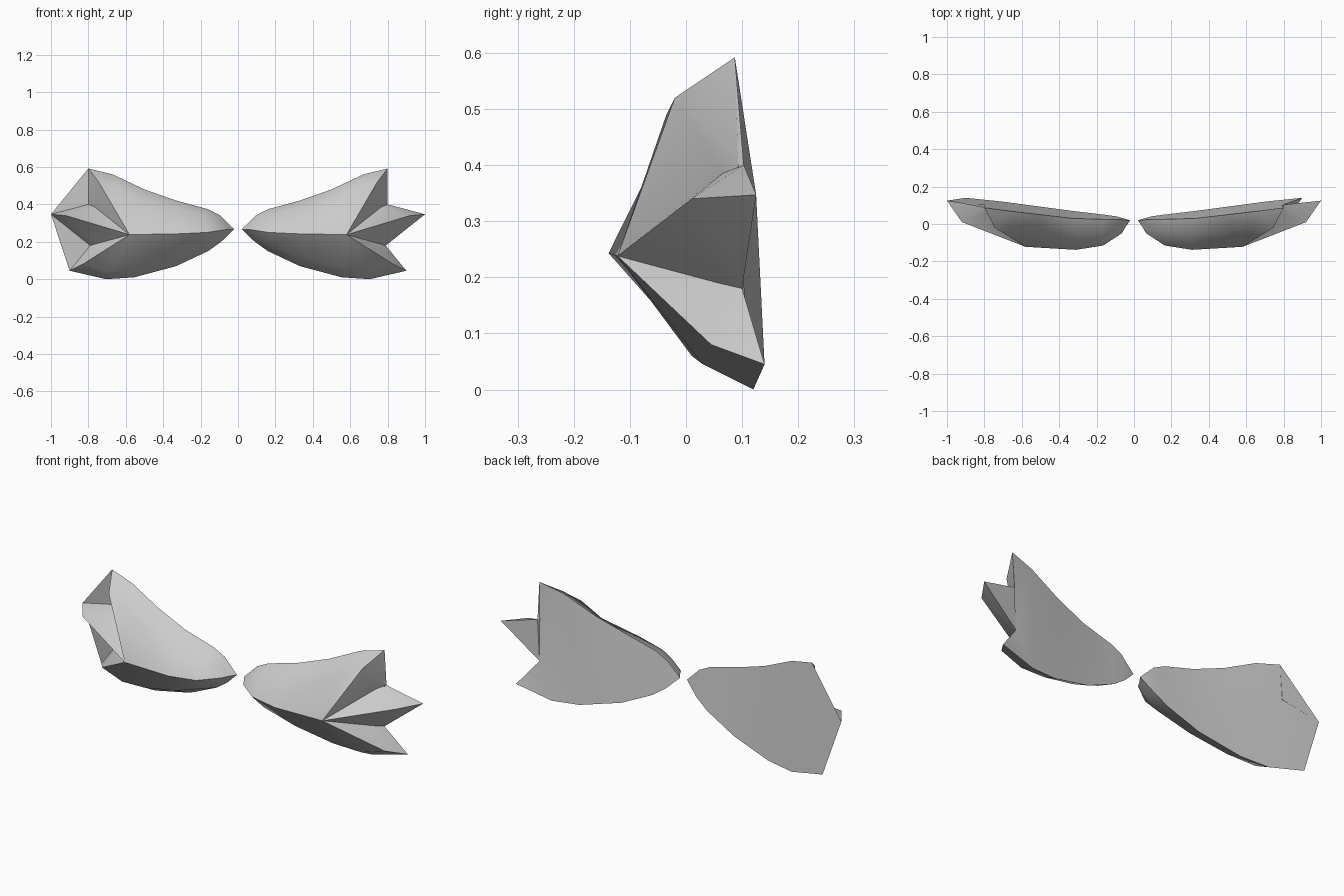
import bpy, bmesh, math

cube = bpy.data.objects.get("Cube")
if cube:
    bpy.data.objects.remove(cube)

grey = bpy.data.materials.new("plain_grey")
grey.use_nodes = True
colour = (0.6, 0.6, 0.6, 1)
grey.diffuse_color = colour
grey.node_tree.nodes["Principled BSDF"].inputs["Base Color"].default_value = colour

# Crest of the dome, from the inner tip to the star-shaped peak
crest = [(.065, -.05, .265), (.165, -.115, .25), (.31, -.138, .243), (.58, -.122, .238)]
INNER, NEAR, FAR, PEAK = range(4)

# Around the edge: back outline point, front rim point, crest point it rises to
edge = [
    ((.02, .02, .267), (.045, -.015, .266), INNER),
    ((.096, .025, .342), (.11, -.04, .32), INNER),
    ((.16, .025, .374), (.175, -.055, .345), NEAR),
    ((.33, .03, .42), (.31, -.06, .375), FAR),
    ((.5, .05, .48), (.53, -.05, .42), PEAK),
    ((.67, .07, .56), (.64, -.035, .49), PEAK),
    ((.8, .087, .592), (.745, -.02, .52), PEAK),      # upper spike
    ((.8, .103, .4), (.765, .065, .385), PEAK),       # upper notch
    ((1, .125, .347), (.92, .01, .34), PEAK),         # middle spike
    ((.79, .1, .18), (.755, .057, .19), PEAK),        # lower notch
    ((.9, .14, .045), (.83, .045, .08), PEAK),        # lower spike
    ((.705, .12, 0), (.7, .03, .045), PEAK),
    ((.555, .1, .01), (.55, .01, .06), PEAK),
    ((.33, .07, .07), (.35, -.02, .11), FAR),
    ((.16, .05, .15), (.18, -.045, .175), NEAR),
    ((.09, .04, .2), (.1, -.03, .22), INNER),
]


def build_fin(name, side):
    bm = bmesh.new()

    def vert(p):
        return bm.verts.new((p[0] * side, p[1], p[2]))

    top = [vert(p) for p in crest]
    back = [vert(e[0]) for e in edge]
    rim = [vert(e[1]) for e in edge]
    count = len(edge)
    for i in range(count):
        j = (i + 1) % count
        a, b = top[edge[i][2]], top[edge[j][2]]
        # Side wall, then the dome face rising to the crest
        bm.faces.new((back[i], back[j], rim[j], rim[i]))
        bm.faces.new((rim[i], rim[j], a) if a == b else (rim[i], rim[j], b, a))
    # Flat back
    bm.faces.new(back[::-1])
    bmesh.ops.triangulate(bm, faces=bm.faces[:])
    bmesh.ops.recalc_face_normals(bm, faces=bm.faces[:])
    mesh = bpy.data.meshes.new(name)
    bm.to_mesh(mesh)
    bm.free()
    mesh.materials.append(grey)
    fin = bpy.data.objects.new(name, mesh)
    bpy.context.collection.objects.link(fin)
    bpy.ops.object.select_all(action='DESELECT')
    fin.select_set(True)
    bpy.context.view_layer.objects.active = fin
    bpy.ops.object.shade_smooth_by_angle(angle=math.radians(50))


build_fin("left_fin", 1)
build_fin("right_fin", -1)
